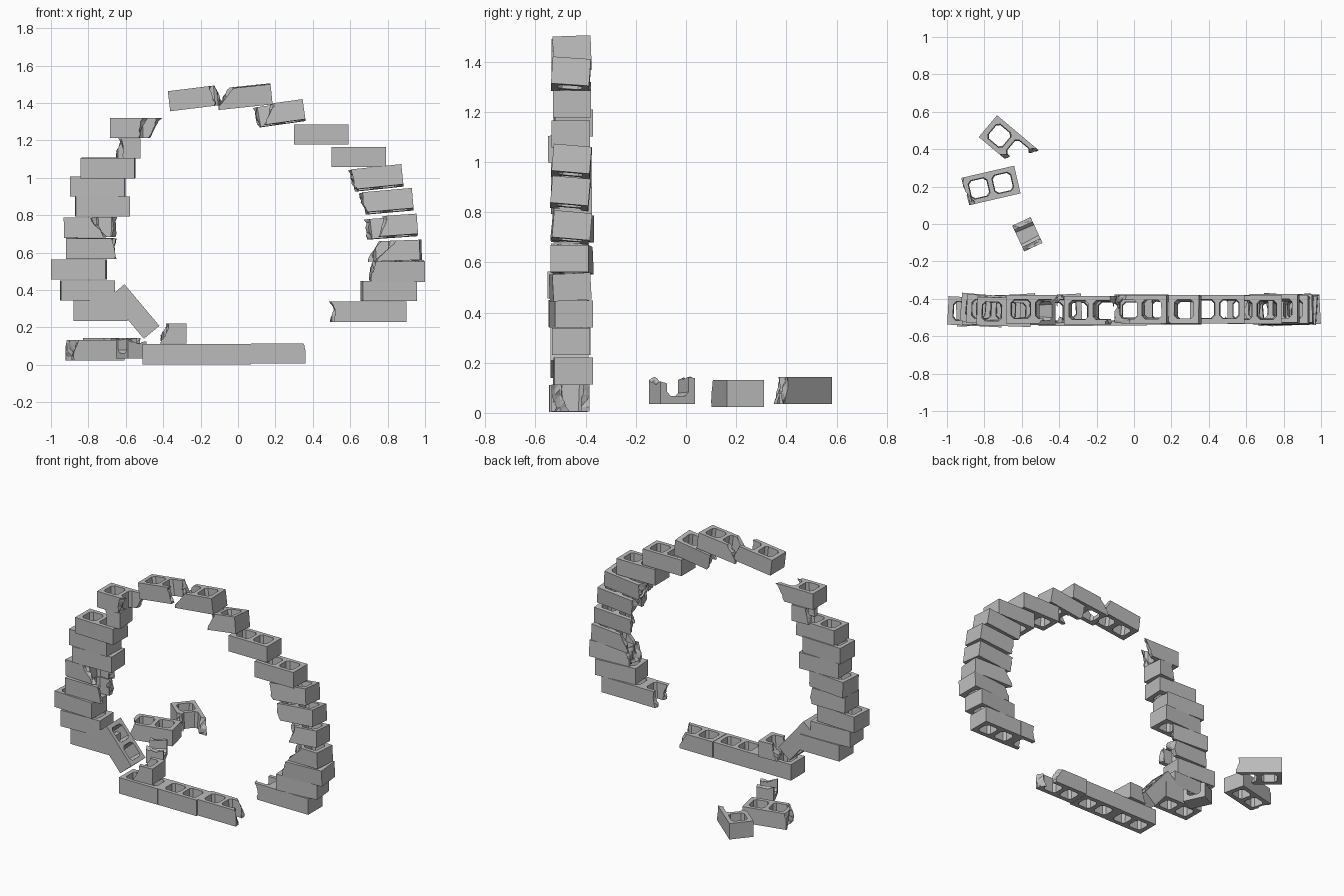
import bpy, bmesh, math, random
from mathutils import Vector, Euler

if "Cube" in bpy.data.objects:
    bpy.data.objects.remove(bpy.data.objects["Cube"])

random.seed(4)
L, W, H = 0.29, 0.152, 0.108      # block length, depth, height

concrete = bpy.data.materials.new("concrete_grey")
concrete.diffuse_color = (0.5, 0.5, 0.5, 1)
concrete.use_nodes = True
concrete.node_tree.nodes["Principled BSDF"].inputs["Base Color"].default_value = concrete.diffuse_color


def mesh_object(name, bm):
    bmesh.ops.recalc_face_normals(bm, faces=bm.faces)
    me = bpy.data.meshes.new(name)
    bm.to_mesh(me)
    bm.free()
    ob = bpy.data.objects.new(name, me)
    bpy.context.collection.objects.link(ob)
    return ob


def subtract(ob, cutter):
    """Cut one object out of another and delete the cutter."""
    cutter.hide_render = True
    mod = ob.modifiers.new("cut", 'BOOLEAN')
    mod.operation, mod.solver, mod.object = 'DIFFERENCE', 'EXACT', cutter
    dg = bpy.context.evaluated_depsgraph_get()
    me = bpy.data.meshes.new_from_object(ob.evaluated_get(dg))
    ob.modifiers.clear()
    ob.data = me
    bpy.data.objects.remove(cutter)


def core_cutter(cx):
    """Slightly tapered hole with clipped corners."""
    bm = bmesh.new()
    rings = []
    for z, s in ((-H, 0.92), (H, 1.08)):
        a, b, c = 0.05 * s, 0.049 * s, 0.016
        pts = [(a - c, b), (a, b - c), (a, c - b), (a - c, -b),
               (c - a, -b), (-a, c - b), (-a, b - c), (c - a, b)]
        rings.append([bm.verts.new((cx + x, y, z)) for x, y in pts])
    for i in range(8):
        j = (i + 1) % 8
        bm.faces.new((rings[0][i], rings[0][j], rings[1][j], rings[1][i]))
    bm.faces.new(rings[0])
    bm.faces.new(rings[1])
    return mesh_object("core_cutter", bm)


def fracture_cutter(side, fb, ft, bb, bt):
    """Rough surface; values = length lost at front/back, bottom/top."""
    bm = bmesh.new()
    ny, nz = 8, 5
    near, far = [], []
    for j in range(nz + 1):
        for i in range(ny + 1):
            u, v = i / ny, j / nz
            lost = (fb * (1 - u) + bb * u) * (1 - v) + (ft * (1 - u) + bt * u) * v
            x = L / 2 - lost + 0.012 * math.sin(7 * u + 4 * v + 9 * fb) + random.uniform(-.006, .006)
            y, z = (u - 0.5) * W * 1.1, (v - 0.5) * H * 1.1
            near.append(bm.verts.new((side * x, y, z)))
            far.append(bm.verts.new((side * 0.4, y, z)))
    idx = lambda i, j: j * (ny + 1) + i
    for j in range(nz):
        for i in range(ny):
            a, b, c, d = idx(i, j), idx(i + 1, j), idx(i + 1, j + 1), idx(i, j + 1)
            for g in (near, far):
                bm.faces.new((g[a], g[b], g[c]))
                bm.faces.new((g[a], g[c], g[d]))
    rim = [idx(i, 0) for i in range(ny)] + [idx(ny, j) for j in range(nz)]
    rim += [idx(i, nz) for i in range(ny, 0, -1)] + [idx(0, j) for j in range(nz, 0, -1)]
    for a, b in zip(rim, rim[1:] + rim[:1]):
        bm.faces.new((near[a], near[b], far[b], far[a]))
    return mesh_object("fracture_cutter", bm)


# master block with two cores
bm = bmesh.new()
bmesh.ops.create_cube(bm, size=1)
bmesh.ops.scale(bm, vec=(L, W, H), verts=bm.verts)
master = mesh_object("block_master", bm)
for cx in (-0.065, 0.065):
    subtract(master, core_cutter(cx))
master.data.materials.clear()
master.data.materials.append(concrete)


def block(name, x, z, tilt=0, roll=0, yaw=0, y=-0.465, breaks=()):
    ob = bpy.data.objects.new(name, master.data.copy())
    bpy.context.collection.objects.link(ob)
    for br in breaks:
        subtract(ob, fracture_cutter(*br))
    ob.data.materials.clear()
    ob.data.materials.append(concrete)
    for p in ob.data.polygons:
        p.material_index = 0
        p.use_smooth = False
    ob.location = (x, y, z)
    ob.rotation_euler = [math.radians(a) for a in (roll, -tilt, yaw)]


R, Lf = 1, -1                      # broken end: right or left

# base row
block("base_block_left", -0.365, 0.057, y=-0.47)
block("base_block_middle", -0.075, 0.057, y=-0.468)
block("base_block_right", 0.215, 0.06, y=-0.46, breaks=[(R, 0, 0.0, 0.05, 0.09)])
block("base_fragment", -0.425, 0.167, y=-0.455, yaw=3, breaks=[(Lf, 0.16, 0.19, 0.17, 0.18)])

# left side of the ring, bottom to top: x, z, tilt, roll, yaw, breaks
left = [
    (-0.735, 0.289, 0, 0, 0, []),
    (-0.805, 0.397, 0, 0, 2, []),
    (-0.85, 0.51, 0, 0, -3, []),
    (-0.775, 0.622, 0, 1, 0, [(R, 0.03, 0.04, 0.05, 0.03)]),
    (-0.78, 0.735, 1, 0, -5, [(R, 0.08, 0.15, 0.04, 0.0)]),
    (-0.725, 0.846, 0, 0, 2, []),
    (-0.75, 0.953, 0, 0, -2, []),
    (-0.695, 1.052, 0, 1, -2, []),
    (-0.67, 1.156, 0, 0, 4, [(Lf, 0.2, 0.18, 0.17, 0.18)]),
    (-0.54, 1.266, 0, 0, 0, [(R, 0.15, 0.11, 0.09, 0.0)]),
    (-0.225, 1.427, 7, 0, 0, [(R, 0.06, 0.06, 0.02, 0.03)]),
]
# right side of the ring, top to bottom
right = [
    (0.035, 1.434, 6, 2, 0, [(Lf, 0.0, 0.09, 0.0, 0.07)]),
    (0.21, 1.342, 8, -4, 0, [(Lf, 0.08, 0.14, 0.05, 0.0)]),
    (0.445, 1.231, 0, 0, 0, []),
    (0.645, 1.111, 0, 0, 0, []),
    (0.735, 0.998, 6, -5, 0, [(Lf, 0.05, 0.01, 0.04, 0.02)]),
    (0.79, 0.873, 5, -5, 0, [(Lf, 0.05, 0.01, 0.04, 0.02)]),
    (0.812, 0.738, 4, -5, 2, [(Lf, 0.1, 0.13, 0.03, 0.0)]),
    (0.832, 0.61, 2, 0, -4, [(Lf, 0.06, 0.17, 0.0, 0.05)]),
    (0.85, 0.502, 0, 3, 3, [(Lf, 0.01, 0.02, 0.0, 0.03)]),
    (0.805, 0.395, 0, 0, 5, []),
    (0.755, 0.284, 0, 0, 0, []),
    (0.47, 0.284, 0, 0, 0, [(Lf, 0.2, 0.17, 0.18, 0.18)]),
]
for side, rows in (("left", left), ("right", right)):
    for i, (x, z, t, r, yw, br) in enumerate(rows):
        block(f"ring_{side}_block_{i + 1}", x, z, t, r, yw,
              -0.462 + random.uniform(-0.008, 0.008), br)

# slipped block leaning on the base row
block("leaning_block", -0.555, 0.285, tilt=-50)

# loose blocks behind
block("loose_broken_block", -0.67, 0.09, yaw=-40, y=0.43, breaks=[(R, 0.13, 0.14, 0.0, 0.0)])
block("loose_block", -0.765, 0.078, yaw=13, y=0.205, breaks=[(Lf, 0.02, 0.03, 0.0, 0.0)])
block("loose_fragment", -0.57, 0.18, tilt=90, yaw=25, y=-0.055, breaks=[(R, 0.21, 0.19, 0.19, 0.18)])

bpy.data.objects.remove(master)
